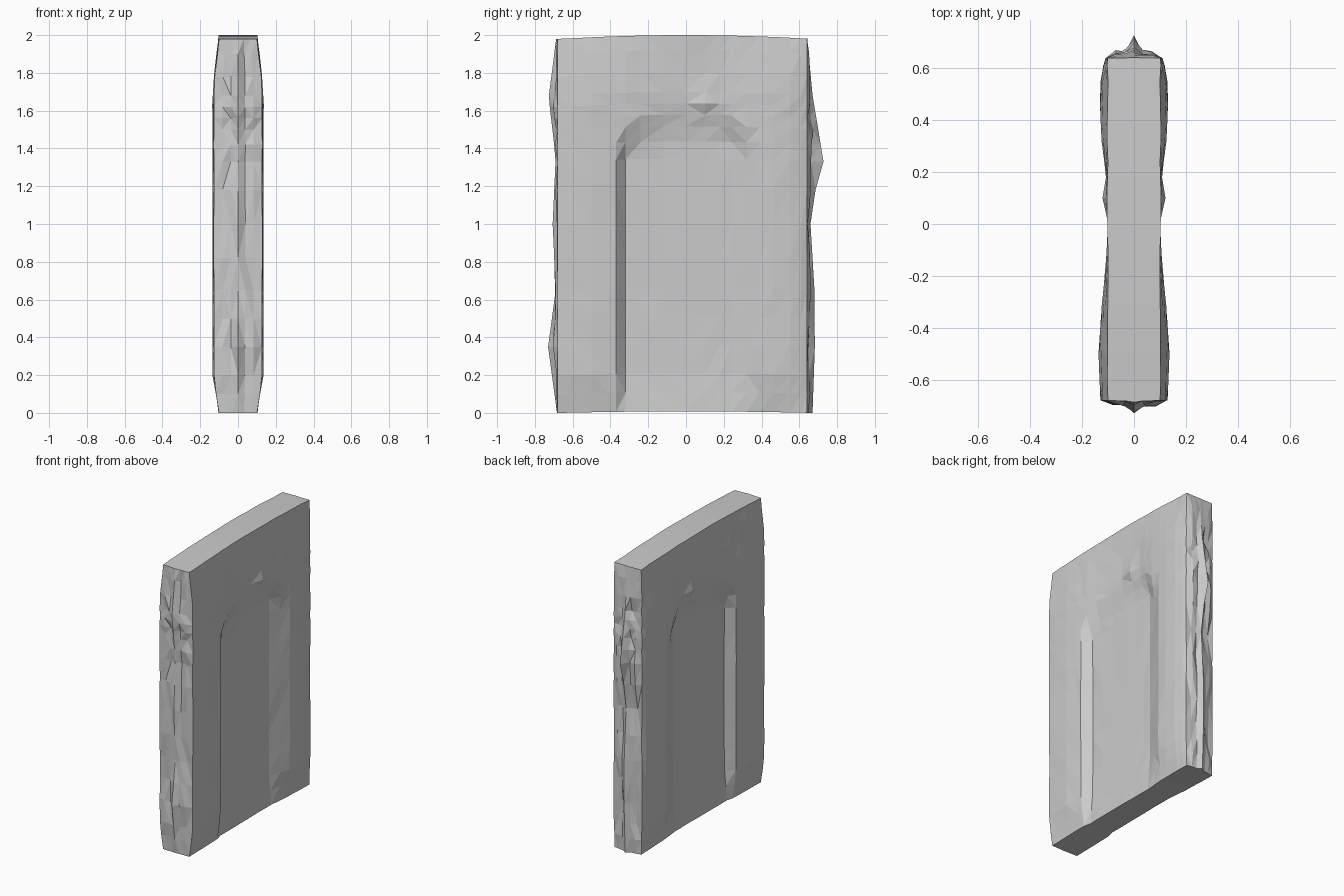
import bpy, bmesh, random

if "Cube" in bpy.data.objects:
    bpy.data.objects.remove(bpy.data.objects["Cube"])

random.seed(4)


def interp(table, v):
    """Piecewise linear lookup in a list of (position, value)."""
    if v <= table[0][0]:
        return table[0][1]
    for (a, fa), (b, fb) in zip(table, table[1:]):
        if v <= b:
            return fa + (fb - fa) * (v - a) / (b - a)
    return table[-1][1]


# Half thickness across the width, and fade towards the top and bottom edges
FRAME = [(-.68, .128), (-.5, .135), (-.3, .122), (-.15, .107), (0, .1),
         (.18, .103), (.3, .124), (.45, .13), (.58, .126), (.64, .108)]
FADE = [(0, 0), (.2, 1), (1.72, 1), (1.98, 0)]
# Recessed arched panel limits
PANEL_Y = [(-.37, 0), (-.32, 1), (.24, 1), (.39, 0)]
PANEL_TOP = [(-.35, 1.42), (-.2, 1.52), (.1, 1.56), (.28, 1.5), (.4, 1.35)]
# Worn ridges along the two narrow ends
RIDGE_FRONT = [(0, -.683), (.35, -.73), (.65, -.69), (1, -.706),
               (1.35, -.69), (1.67, -.727), (2, -.685)]
RIDGE_BACK = [(0, .67), (.35, .682), (.65, .68), (1.07, .655),
              (1.33, .728), (1.68, .67), (1.98, .642)]

YS = [-.68, -.62, -.5, -.41, -.37, -.32, -.24, -.12, 0, .1, .18, .24,
      .32, .39, .46, .55, .61, .64]
ZS = [0, .1, .2, .35, .5, .65, .82, 1, 1.18, 1.33, 1.42, 1.5, 1.56,
      1.62, 1.68, 1.78, 1.9, 1.98]
END_X = [.65, .3, 0, -.3, -.65]


def half_thickness(y, z):
    edge = .102
    frame = edge + (interp(FRAME, y) - edge) * interp(FADE, z)
    top = interp(PANEL_TOP, y)
    inside = interp(PANEL_Y, y) * interp([(top - .1, 1), (top + .06, 0)], z)
    floor = .07 + .018 * interp([(0, 1), (.25, 0)], z)
    bump = max(0, 1 - abs(y - .1) / .1) * max(0, 1 - abs(z - 1.62) / .09)
    return frame + (floor - frame) * inside + .018 * bump


def point_z(y, z):
    """Crown the top edge and lift the bottom edge slightly."""
    crown = 1 - min(1, (y / .66) ** 2)
    return z + .02 * crown * z / 1.98 + .008 * crown * (1 - z / 1.98)


def end_column(ridge, corner, z, xs, half):
    """Points across a narrow end, peaking at the centre ridge."""
    pts = []
    for f in xs:
        peak = interp(ridge, z) - corner
        share = 1 if f == 0 else (.35 if abs(f) < .5 else .25)
        rough = random.uniform(-.012, .012) if f and 0 < z < 1.98 else 0
        y = corner + peak * share + rough
        pts.append((f * half, y, point_z(corner, z)))
    return pts


bm = bmesh.new()
rings = []
n = len(YS)
for z in ZS:
    right, left = [], []
    for y in YS:
        wobble = random.uniform(-.002, .002)
        h = half_thickness(y, z) + wobble
        right.append((h, y, point_z(y, z)))
        left.append((-h, y, point_z(y, z)))
    ring = right + end_column(RIDGE_BACK, YS[-1], z, END_X, right[-1][0])
    ring += left[::-1]
    ring += end_column(RIDGE_FRONT, YS[0], z, END_X[::-1], right[0][0])
    rings.append([bm.verts.new(p) for p in ring])

# Side walls
for low, high in zip(rings, rings[1:]):
    for i in range(len(low)):
        j = (i + 1) % len(low)
        bm.faces.new((low[i], low[j], high[j], high[i]))

# Top and bottom strips plus the small end pieces
k = len(END_X)
for ring in (rings[0], rings[-1]):
    right = ring[:n]
    back = ring[n:n + k]
    left = ring[n + k:2 * n + k][::-1]
    front = ring[2 * n + k:]
    for i in range(n - 1):
        bm.faces.new((right[i], right[i + 1], left[i + 1], left[i]))
    bm.faces.new([right[-1]] + back + [left[-1]])
    bm.faces.new([left[0]] + front + [right[0]])

bmesh.ops.triangulate(bm, faces=bm.faces[:])
bmesh.ops.recalc_face_normals(bm, faces=bm.faces[:])
mesh = bpy.data.meshes.new("carved_stone_slab")
bm.to_mesh(mesh)
bm.free()
slab = bpy.data.objects.new("carved_stone_slab", mesh)
bpy.context.collection.objects.link(slab)
